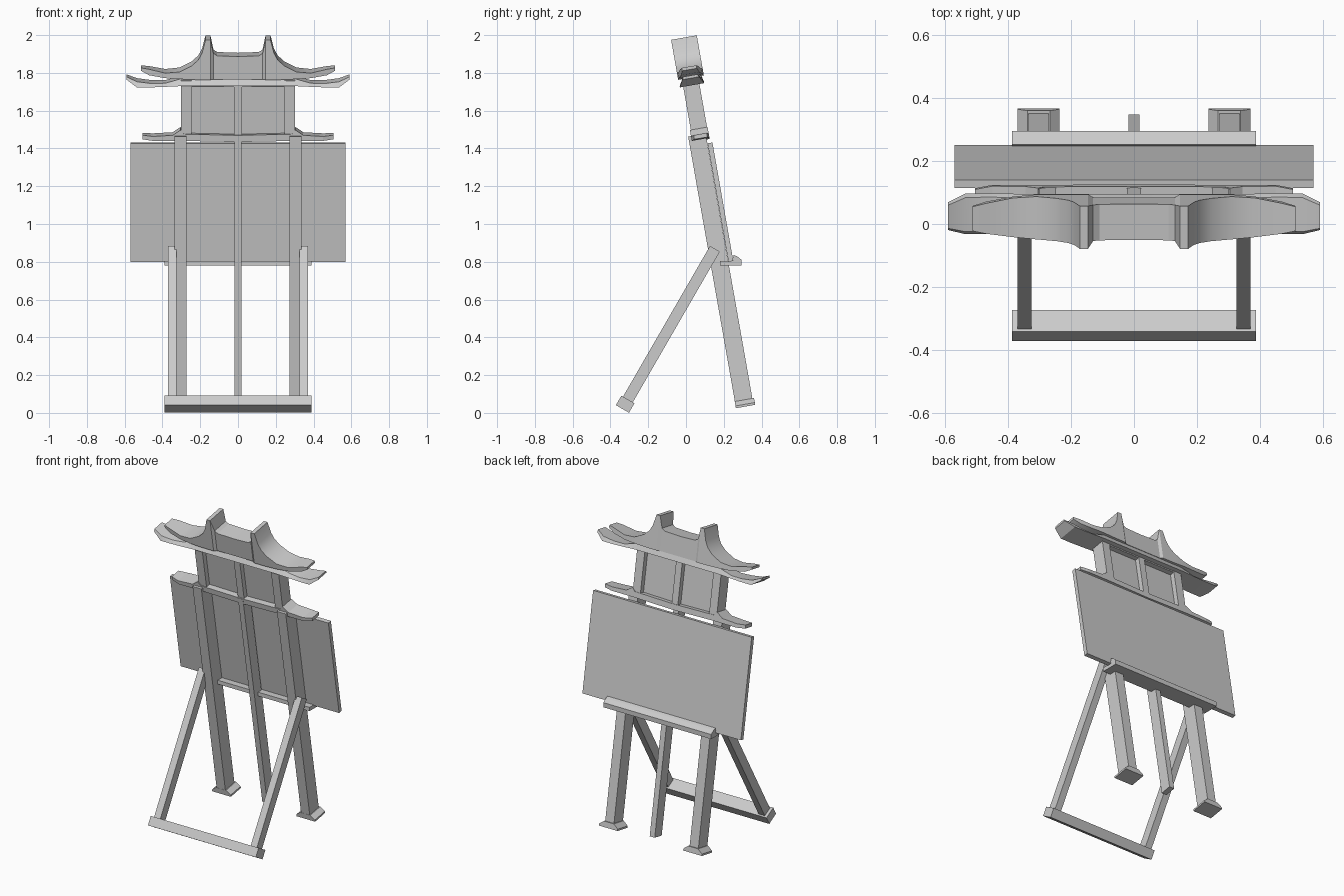
import bpy, bmesh, math
from mathutils import Matrix, Vector

if "Cube" in bpy.data.objects:
    bpy.data.objects.remove(bpy.data.objects["Cube"])

# Leaning frame: local x = width, y = depth, z = up along the easel
LEAN = Matrix.Translation((0, 0.265, 0.025)) @ Matrix.Rotation(math.radians(10), 4, 'X')
# Rear support frame, tilted the other way around the crossbar centre
PROP = Matrix.Translation((0, -0.322, 0.046)) @ Matrix.Rotation(math.radians(-30), 4, 'X')


def finish(name, bm, mat, smooth=False):
    bmesh.ops.recalc_face_normals(bm, faces=bm.faces)
    bm.transform(mat)
    me = bpy.data.meshes.new(name)
    bm.to_mesh(me)
    bm.free()
    ob = bpy.data.objects.new(name, me)
    bpy.context.collection.objects.link(ob)
    if smooth:
        bpy.ops.object.select_all(action='DESELECT')
        ob.select_set(True)
        bpy.context.view_layer.objects.active = ob
        bpy.ops.object.shade_smooth_by_angle(angle=math.radians(25))
    return ob


def box(name, x, y, z, mat=LEAN):
    bm = bmesh.new()
    bmesh.ops.create_cube(bm, size=1)
    for v in bm.verts:
        v.co = Vector([(r[0] + r[1]) / 2 + c * (r[1] - r[0]) for c, r in zip(v.co, (x, y, z))])
    return finish(name, bm, mat)


def loft(name, half, smooth=False):
    """Mirrored loft along x; station = x, z bottom, z top, (y range bottom), (y range top)."""
    full = [(-s[0],) + s[1:] for s in half if s[0] > 0] + half[::-1]
    bm = bmesh.new()
    rings = []
    for x, zb, zt, yb, yt in full:
        pts = [(x, yb[0], zb), (x, yb[1], zb), (x, yt[1], zt), (x, yt[0], zt)]
        rings.append([bm.verts.new(p) for p in pts])
    for a, b in zip(rings, rings[1:]):
        for i in range(4):
            j = (i + 1) % 4
            bm.faces.new((a[i], a[j], b[j], b[i]))
    bm.faces.new(rings[0])
    bm.faces.new(rings[-1])
    return finish(name, bm, LEAN, smooth)


def extrude(name, pts, vec, mat):
    bm = bmesh.new()
    f = bm.faces.new([bm.verts.new(p) for p in pts])
    r = bmesh.ops.extrude_face_region(bm, geom=[f])
    bmesh.ops.translate(bm, vec=vec, verts=[g for g in r['geom'] if isinstance(g, bmesh.types.BMVert)])
    return finish(name, bm, mat)


def span(s, a, b):
    return tuple(sorted((s * a, s * b)))


# Legs, flared feet, rear struts and side posts of the little house
for s, side in ((-1, 'left'), (1, 'right')):
    box('leg_' + side, span(s, 0.272, 0.335), (0, 0.094), (0.02, 1.46))
    foot = [(-0.067, 0), (0.067, 0), (0.067, 0.012), (0.036, 0.036), (-0.036, 0.036), (-0.067, 0.012)]
    extrude('foot_' + side, [(s * 0.303 + x, -0.001, z) for x, z in foot], (0, 0.104, 0), LEAN)
    box('rear_strut_' + side, span(s, 0.325, 0.37), (-0.03, 0.03), (-0.01, 0.95), PROP)
    box('house_post_' + side, span(s, 0.247, 0.302), (0.02, 0.107), (1.45, 1.76))

# Centre post, rear crossbar and display board
box('centre_post', (-0.018, 0.018), (0.014, 0.087), (0.02, 1.46))
box('rear_crossbar', (-0.388, 0.388), (-0.04, 0.04), (-0.029, 0.029), PROP)
box('board', (-0.57, 0.57), (0.095, 0.121), (0.77, 1.407))

# Level ledge with a raised lip
ledge = [(0.18, 0.78), (0.295, 0.78), (0.295, 0.81), (0.27, 0.829),
         (0.252, 0.836), (0.246, 0.805), (0.18, 0.805)]
extrude('ledge', [(-0.388, y, z) for y, z in ledge], (0.776, 0, 0), Matrix.Identity(4))

# Little house: recessed panel, mullion and rails
box('house_panel', (-0.25, 0.25), (0.052, 0.075), (1.45, 1.75))
box('house_mullion', (-0.022, 0.022), (0.021, 0.106), (1.45, 1.75))
box('house_top_rail', (-0.25, 0.25), (0.022, 0.105), (1.722, 1.755))

# Lower eave with side wings
D = (0.015, 0.11)
loft('lower_eave', [
    (0.505, 1.440, 1.462, (0.03, 0.10), (0.03, 0.10)),
    (0.45, 1.434, 1.458, D, D),
    (0.345, 1.434, 1.464, D, D),
    (0.305, 1.434, 1.492, D, D),
    (0.285, 1.434, 1.470, D, D),
    (0.0, 1.428, 1.464, D, D)])

# Middle roof with upturned tips
B, T = (0.002, 0.133), (0.028, 0.123)
loft('middle_roof', [
    (0.590, 1.762, 1.776, (0.022, 0.112), (0.03, 0.105)),
    (0.535, 1.724, 1.752, B, (0.015, 0.125)),
    (0.46, 1.724, 1.742, B, (0.018, 0.125)),
    (0.385, 1.727, 1.742, B, T),
    (0.30, 1.731, 1.766, B, T),
    (0.0, 1.731, 1.775, B, T)], True)

# Top roof: swept eaves, two horns and ridge
F, R = (0.0, 0.138), (0.012, 0.128)
loft('top_roof', [
    (0.513, 1.808, 1.824, (0.03, 0.108), (0.03, 0.108)),
    (0.47, 1.786, 1.818, (0.02, 0.118), (0.02, 0.118)),
    (0.385, 1.773, 1.800, (0.006, 0.132), (0.006, 0.132)),
    (0.31, 1.769, 1.807, F, F),
    (0.245, 1.766, 1.840, F, F),
    (0.21, 1.765, 1.872, F, F),
    (0.19, 1.765, 1.910, F, F),
    (0.172, 1.765, 1.980, F, F),
    (0.146, 1.765, 1.980, F, F),
    (0.130, 1.765, 1.905, R, R),
    (0.11, 1.765, 1.892, R, R),
    (0.0, 1.765, 1.888, R, R)], True)
